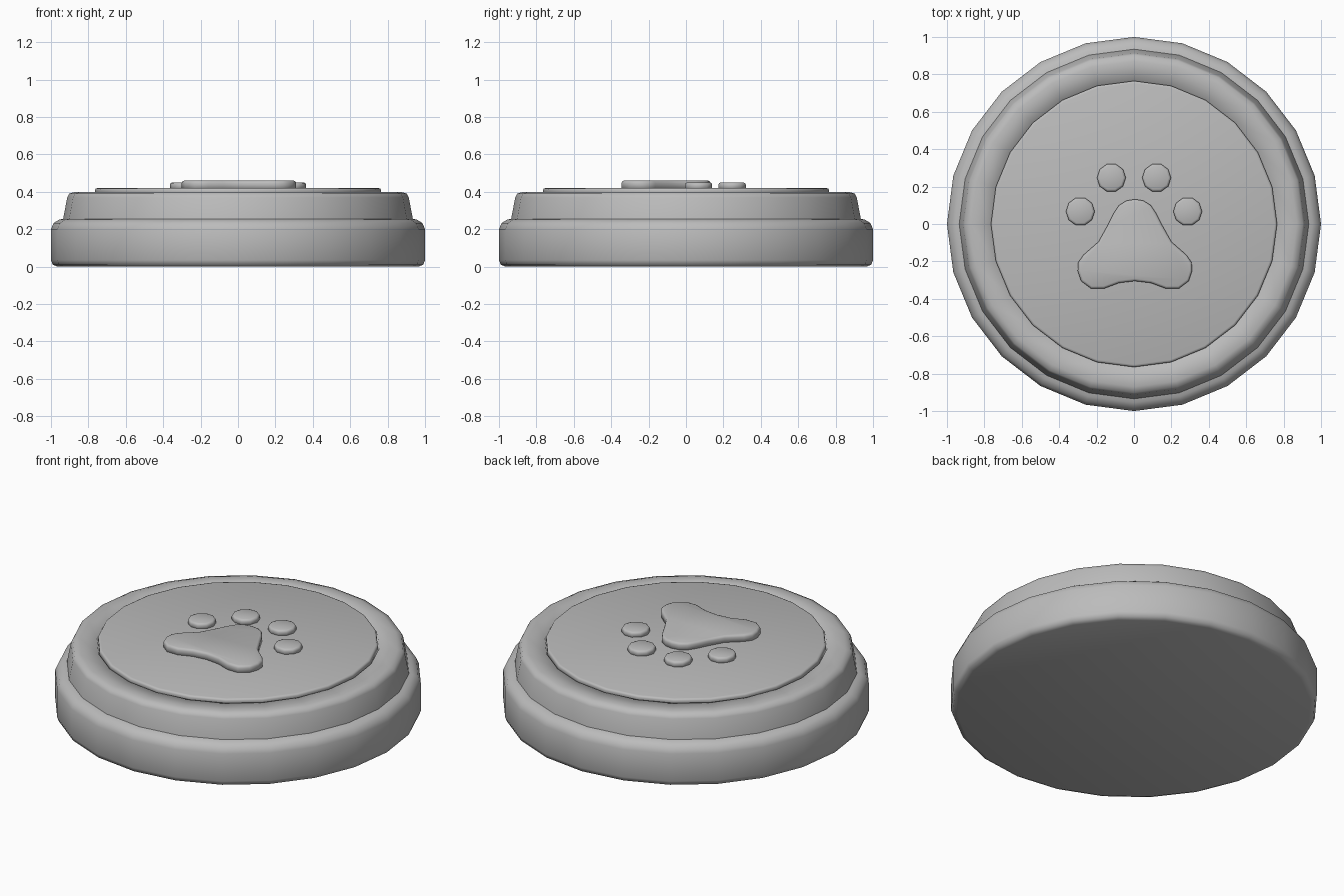
import bpy
import bmesh
import math

cube = bpy.data.objects.get("Cube")
if cube:
    bpy.data.objects.remove(cube)

grey = bpy.data.materials.new("plain grey")
grey.use_nodes = True
colour = (0.5, 0.5, 0.5, 1)
grey.diffuse_color = colour
grey.node_tree.nodes["Principled BSDF"].inputs["Base Color"].default_value = colour


def finish(name, bm):
    bmesh.ops.recalc_face_normals(bm, faces=bm.faces)
    for face in bm.faces:
        face.smooth = True
    mesh = bpy.data.meshes.new(name)
    bm.to_mesh(mesh)
    bm.free()
    mesh.materials.append(grey)
    obj = bpy.data.objects.new(name, mesh)
    bpy.context.collection.objects.link(obj)
    return obj


def stack(name, rings):
    """Skin a list of matching point rings and cap both ends."""
    bm = bmesh.new()
    loops = [[bm.verts.new(p) for p in ring] for ring in rings]
    n = len(loops[0])
    for low, high in zip(loops, loops[1:]):
        for i in range(n):
            j = (i + 1) % n
            bm.faces.new((low[i], low[j], high[j], high[i]))
    bm.faces.new(loops[0][::-1])
    bm.faces.new(loops[-1])
    return finish(name, bm)


def turned(name, profile, sides, x=0, y=0):
    """Revolve a (radius, height) profile about a vertical axis."""
    turns = [math.tau * i / sides for i in range(sides)]
    return stack(name, [[(x + r * math.cos(a), y + r * math.sin(a), z)
                         for a in turns] for r, z in profile])


# Round body
turned("base", [(0.965, 0), (0.99, 0.01), (1, 0.035), (1, 0.2),
                (0.986, 0.233), (0.955, 0.252), (0.91, 0.26)], 24)
turned("upper_tier", [(0.94, 0.22), (0.934, 0.26), (0.913, 0.37),
                      (0.903, 0.39), (0.87, 0.4), (0.772, 0.4),
                      (0.764, 0.385)], 24)
turned("top_disc", [(0.765, 0.38), (0.765, 0.41), (0.761, 0.417),
                    (0.752, 0.42)], 24)

# Four toe pads
for side, sign in (("left", 1), ("right", -1)):
    for place, x, y in (("inner", 0.121, 0.247), ("outer", 0.287, 0.067)):
        turned(f"{side}_{place}_toe",
               [(0.077, 0.41), (0.077, 0.438), (0.073, 0.446), (0.064, 0.45)],
               10, sign * x, y)

# Main pad: half outline, mirrored about its own centre line
centre = 0.005
half = [(0, 0.132), (0.045, 0.125), (0.085, 0.1), (0.115, 0.055),
        (0.145, -0.005), (0.195, -0.095), (0.275, -0.165), (0.303, -0.205),
        (0.306, -0.25), (0.288, -0.305), (0.235, -0.345), (0.165, -0.345),
        (0.085, -0.315), (0, -0.305)]
outline = ([(centre + x, y) for x, y in half]
           + [(centre - x, y) for x, y in half[-2:0:-1]])


def inset(points, depth):
    """Move a clockwise outline inwards along its vertex normals."""
    result = []
    for i, (x, y) in enumerate(points):
        ax, ay = points[i - 1]
        bx, by = points[(i + 1) % len(points)]
        dx, dy = bx - ax, by - ay
        length = math.hypot(dx, dy)
        result.append((x + depth * dy / length, y - depth * dx / length))
    return result


stack("main_pad", [[(x, y, z) for x, y in inset(outline, d)]
                   for d, z in ((0, 0.41), (0, 0.447), (0.004, 0.456),
                                (0.013, 0.46))])
